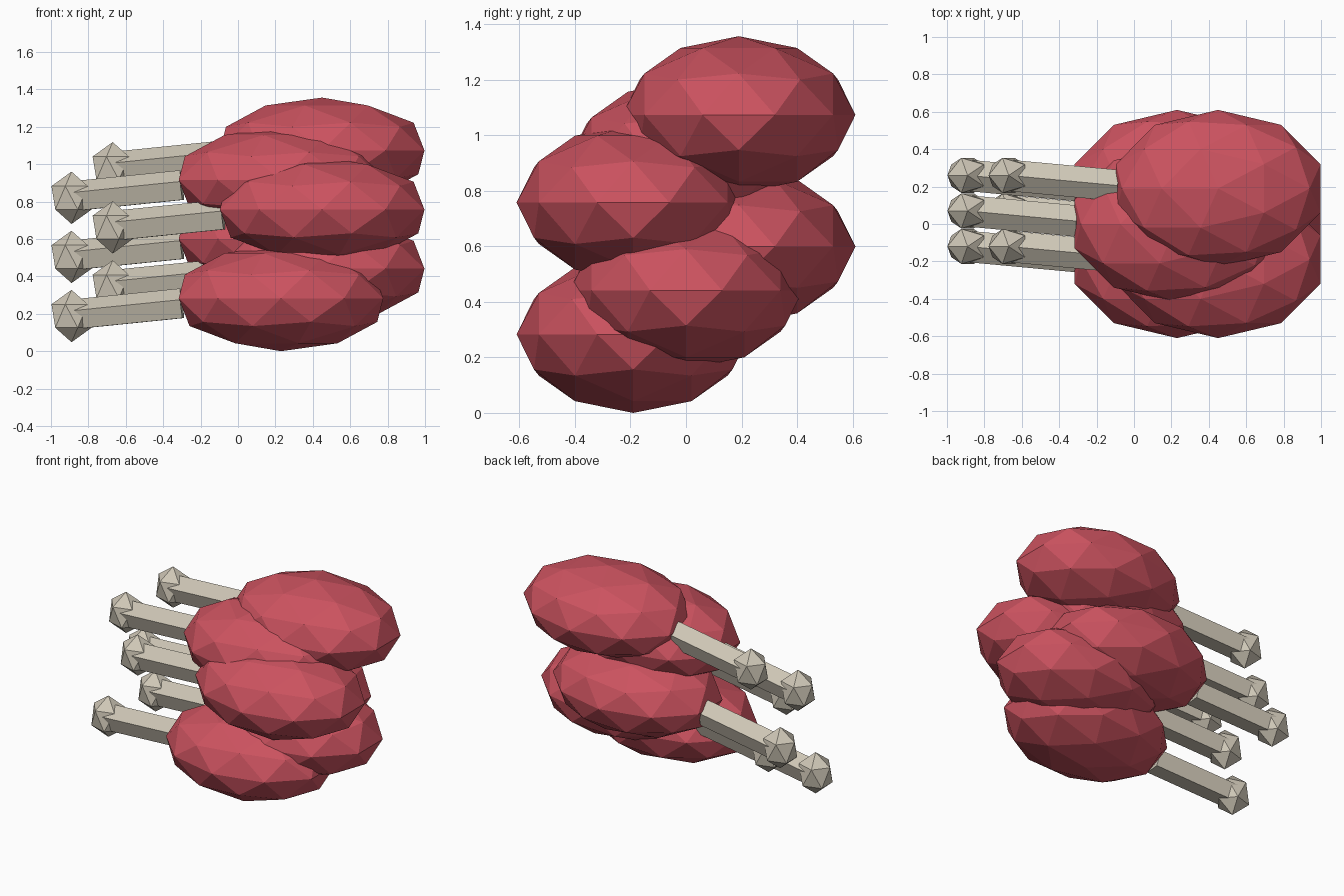
import bpy
from math import radians
from mathutils import Vector

if "Cube" in bpy.data.objects:
    bpy.data.objects.remove(bpy.data.objects["Cube"], do_unlink=True)


def make_material(name, color):
    mat = bpy.data.materials.new(name)
    mat.use_nodes = True
    mat.diffuse_color = (*color, 1)
    mat.node_tree.nodes["Principled BSDF"].inputs["Base Color"].default_value = (*color, 1)
    return mat


meat_red = make_material("meat red", (0.60, 0.085, 0.115))
bone_cream = make_material("bone cream", (0.62, 0.57, 0.47))


def finish(name, mat):
    obj = bpy.context.object
    obj.name = name
    obj.data.materials.append(mat)
    return obj


def ball(name, mat, center, scale, detail):
    bpy.ops.mesh.primitive_ico_sphere_add(subdivisions=detail, radius=1, location=center,
                                          rotation=(0, 0, radians(180)))
    finish(name, mat).scale = scale


def shaft(name, mat, start, end, radius):
    # five-sided rod with its flat side up
    axis = end - start
    bpy.ops.mesh.primitive_cylinder_add(vertices=5, radius=radius, depth=axis.length,
                                        location=(start + end) / 2)
    obj = finish(name, mat)
    obj.rotation_euler = axis.to_track_quat("Z", "Y").to_euler()


# Six drumsticks stacked in a rising zigzag
for i in range(6):
    center = Vector((0.45 if i % 2 else 0.23, 0.19 * (i % 3 - 1), 0.283 + 0.158 * i))
    knob = center + Vector((-1.12, 0.07, -0.095))
    ball(f"meat_{i + 1}", meat_red, center, (0.575, 0.42, 0.283), 2)
    shaft(f"bone_shaft_{i + 1}", bone_cream, knob, center + Vector((-0.53, 0.015, -0.035)), 0.088)
    ball(f"bone_knob_{i + 1}", bone_cream, knob, (0.12, 0.11, 0.14), 1)
